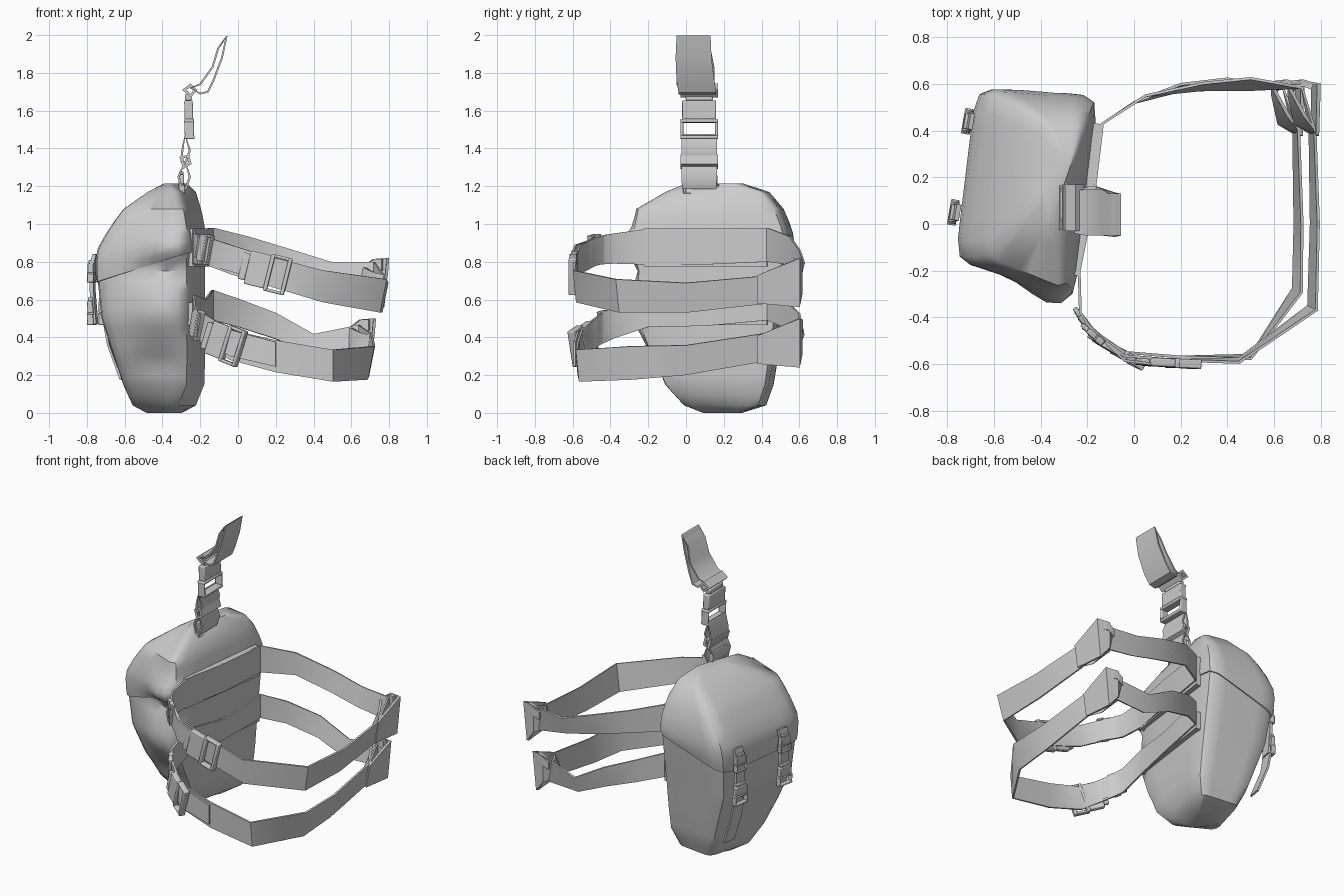
import bpy, bmesh, math
from mathutils import Vector, Matrix

cube = bpy.data.objects.get("Cube")
if cube:
    bpy.data.objects.remove(cube)

grey = bpy.data.materials.new("fabric_grey")
grey.use_nodes = True
grey.diffuse_color = (0.6, 0.6, 0.6, 1)
grey.node_tree.nodes["Principled BSDF"].inputs["Base Color"].default_value = (0.6, 0.6, 0.6, 1)


def finish(name, bm, angle=35):
    bmesh.ops.recalc_face_normals(bm, faces=bm.faces)
    mesh = bpy.data.meshes.new(name)
    bm.to_mesh(mesh)
    bm.free()
    mesh.materials.append(grey)
    mesh.shade_smooth()
    mesh.set_sharp_from_angle(angle=math.radians(angle))
    ob = bpy.data.objects.new(name, mesh)
    bpy.context.collection.objects.link(ob)
    return ob


def loft(bm, rings, closed=False):
    rows = [[bm.verts.new(p) for p in ring] for ring in rings]
    n = len(rows[0])
    for a, b in zip(rows, rows[1:] + rows[:1] if closed else rows[1:]):
        for i in range(n):
            bm.faces.new((a[i], a[(i + 1) % n], b[(i + 1) % n], b[i]))
    return rows


# Bag sections: height, outer x, inner x, front y, back y
SECTIONS = [
    (0.00, -.49, -.29, .08, .30), (0.04, -.57, -.21, -.03, .43),
    (0.15, -.62, -.165, -.13, .47), (0.30, -.67, -.16, -.21, .495),
    (0.50, -.735, -.16, -.265, .525), (0.70, -.755, -.16, -.28, .555),
    (0.85, -.755, -.16, -.29, .575), (0.97, -.69, -.17, -.29, .56),
    (1.08, -.61, -.19, -.275, .515), (1.17, -.48, -.22, -.12, .44),
    (1.21, -.39, -.27, -.01, .30)]


def section(z):
    for a, b in zip(SECTIONS, SECTIONS[1:]):
        if z <= b[0]:
            t = max(0, (z - a[0]) / (b[0] - a[0]))
            return [p + (q - p) * t for p, q in zip(a[1:], b[1:])]
    return SECTIONS[-1][1:]


def bell(value, centre, spread):
    return math.exp(-((value - centre) / spread) ** 2)


def bag_point(u, v, z, drop=0, grow=0):
    """Point on the skewed box wall; drop lowers the outer side of a ring."""
    z += drop * u
    xo, xi, y0, y1 = section(z)
    s, t = (u + 1) / 2, (v + 1) / 2
    front = Vector((xo, y0 + .14, z)).lerp(Vector((xi - .1, y0, z)), s)
    back = Vector((xo + .09, y1, z)).lerp(Vector((xi, y1 - .035, z)), s)
    p = front.lerp(back, t) + Vector((u, v, 0)) * grow
    # stuffed pocket on the front side, a tuck above it and a puffed lid corner
    puff = .065 * bell(z, .54, .15) - .03 * bell(z, .76, .05) - .03 * bell(z, .27, .07)
    p.y -= max(0, -v) ** 4 * bell(p.x, -.42, .15) * puff
    p.y -= max(0, -v) ** 4 * bell(p.x, -.36, .13) * bell(z, .88, .08) * .07
    return p


# Rounded square outline, evenly spaced along its sides
OUTLINE = []
for k in range(4):
    for i in range(8):
        side = i / 4 - 1
        size = (1 + abs(side) ** 10) ** (1 / 10)
        OUTLINE.append(Matrix.Rotation(k * math.pi / 2, 2) @ Vector((1, side)) / size)


def bag_part(name, heights, drops, grow, cap_bottom):
    bm = bmesh.new()
    rows = loft(bm, [[bag_point(u, v, z, d, g) for u, v in OUTLINE]
                     for z, d, g in zip(heights, drops, grow)])
    bm.faces.new(rows[-1])
    if cap_bottom:
        bm.faces.new(rows[0])
    return finish(name, bm, 45)


levels = [0, .04, .09] + [.15 + .05 * i for i in range(17)] + [.97, 1.03, 1.08, 1.17, 1.2]
bag_part("bag_body", levels, [0] * len(levels), [0] * len(levels), True)
bag_part("bag_lid", [.77, .77, .81, .86, .91, .97, 1.03, 1.08, 1.17, 1.215],
         [.08, .08, .07, .05, .04, .02, .01, 0, 0, 0],
         [-.01, .008, .012, .012, .012, .01, .01, .008, .006, .005], False)


def ribbon(name, pts, across, thick=.012, closed=False):
    """Webbing along (x, y, z, half width[, lean x, lean y]) points."""
    bm = bmesh.new()
    co = [Vector(p[:3]) for p in pts]
    n = len(pts)
    rings = []
    for i, p in enumerate(pts):
        wide = (Vector(across) + Vector((*p[4:], 0) if p[4:] else (0, 0, 0))).normalized()
        prev = co[i - 1] if i or closed else co[i]
        nxt = co[(i + 1) % n] if closed else co[min(i + 1, n - 1)]
        side = (nxt - prev).cross(wide).normalized() * thick / 2
        w = wide * p[3]
        rings.append([co[i] + w + side, co[i] + w - side,
                      co[i] - w - side, co[i] - w + side])
    rows = loft(bm, rings, closed)
    if not closed:
        bm.faces.new(rows[0])
        bm.faces.new(rows[-1])
    return finish(name, bm, 45)


def buckle(name, loc, along, normal, length, width, thick=.035):
    """Side-release buckle: solid clasp body and an open ladder frame."""
    u, n = Vector(along).normalized(), Vector(normal).normalized()
    v = n.cross(u).normalized()
    n = u.cross(v)
    frame = Matrix.Translation(loc) @ Matrix((u, v, n)).transposed().to_4x4()
    bm = bmesh.new()
    # centre along, centre across, size along, size across, thickness factor
    parts = [(-.14, 0, .42, .9, 1), (-.42, 0, .14, .72, .8), (.1, 0, .08, 1, 1.2),
             (.46, 0, .08, 1, 1.2), (.29, .46, .36, .08, 1.1), (.29, -.46, .36, .08, 1.1)]
    for cu, cv, su, sv, t in parts:
        m = Matrix.Translation((cu * length, cv * width, 0)) @ Matrix.Diagonal(
            (su * length, sv * width, t * thick, 1))
        bmesh.ops.create_cube(bm, size=1, matrix=frame @ m)
    ob = finish(name, bm)
    bev = ob.modifiers.new("rounding", 'BEVEL')
    bev.width = min(.006, thick / 5)
    bev.segments = 2


UP = (0, 0, 1)
# Leg belts, each a closed loop around the thigh
ribbon("upper_leg_belt", [
    (-.135, .43, .89, .09), (-.175, .1, .88, .095), (-.235, -.2, .88, .095),
    (-.23, -.38, .87, .08), (-.17, -.47, .86, .075), (-.04, -.565, .81, .075),
    (.2, -.585, .74, .08), (.45, -.585, .67, .085, 0, -.1), (.765, -.36, .62, .09, .2, -.1),
    (.775, 0, .61, .08, .2, 0), (.765, .4, .65, .075, .15, 0), (.72, .585, .72, .08),
    (.5, .6, .735, .065, 0, .4), (.3, .59, .79, .07, 0, .2), (.05, .55, .86, .075)],
    UP, closed=True)
ribbon("lower_leg_belt", [
    (-.135, .43, .57, .08), (-.175, .1, .53, .07), (-.235, -.2, .54, .085),
    (-.23, -.38, .48, .085), (-.17, -.46, .44, .08), (-.04, -.55, .36, .08),
    (.2, -.57, .30, .085), (.5, -.57, .25, .085, 0, -.1), (.70, -.285, .265, .09, .2, -.1),
    (.705, 0, .28, .08, .2, 0), (.695, .4, .345, .075, .15, 0), (.64, .58, .39, .075),
    (.4, .6, .36, .06, 0, .4), (.2, .585, .46, .07, 0, .2), (0, .52, .53, .075)],
    UP, closed=True)

# Padding behind the belts on the leg side of the bag
for level, z, half in (("upper", .875, .1), ("lower", .525, .06)):
    ribbon(level + "_back_pad", [(-.155, .43, z, half), (-.2, .1, z, half),
                                 (-.25, -.22, z, half)], UP, .035)

# Flared belt loops and folded ends at the rear outer corner
for level, x, z in (("upper", .785, .655), ("lower", .715, .335)):
    ribbon(level + "_belt_loop", [
        (x - .01, .38, z, .075, .15, 0), (x - .005, .6, z + .035, .13, .1, 0),
        (x - .07, .61, z + .07, .09), (x - .12, .57, z + .06, .06, 0, .3),
        (x - .075, .45, z + .02, .07, .3, .3)], UP, .016, True)
    ribbon(level + "_loop_bar", [(x - .11, .6, z + .1, .025),
                                 (x - .06, .605, z + .13, .03),
                                 (x - .02, .59, z + .13, .03)], UP, .03)

# Doubled webbing ends and buckles at the front of each belt
ribbon("upper_belt_tail", [(-.21, -.42, .87, .075), (-.04, -.585, .82, .07),
                           (.12, -.605, .77, .07)], UP)
ribbon("lower_belt_tail", [(-.21, -.42, .47, .075), (-.04, -.57, .37, .07),
                           (.2, -.59, .31, .065)], UP)
buckle("upper_belt_buckle", (.14, -.595, .75), (1, -.05, -.25), (0, -1, 0), .26, .2)
buckle("lower_belt_buckle", (-.08, -.54, .375), (1, -.6, -.4), (-.5, -1, 0), .24, .2)
buckle("upper_belt_adjuster", (-.18, -.47, .87), (1, -.9, -.3), (-.7, -.8, 0), .1, .16, .025)
buckle("lower_belt_adjuster", (-.22, -.41, .47), (.6, -.9, -.3), (-.8, -.6, 0), .1, .16, .025)

# Hanging strap: webbing, clasp and folded belt loop
AX = (0, 1, 0)
for i, z in enumerate((1.25, 1.39)):
    ribbon("hanger_web_%d" % (i + 1), [
        (-.30, .07, z - .06, .09), (-.315 + .02 * i, .07, z, .095),
        (-.28, .07, z + .08, .095), (-.255, .07, z, .095), (-.275, .07, z - .06, .09)],
        AX, .012, True)
buckle("hanger_clasp", (-.26, .07, 1.57), (.03, 0, -1), (1, 0, 0), .24, .2, .045)
ribbon("hanger_slider", [(-.3, .07, 1.35, .1), (-.265, .07, 1.36, .1),
                         (-.255, .07, 1.32, .1), (-.285, .07, 1.3, .1)], AX, .02, True)
ribbon("hanger_top_bar", [(-.285, .07, 1.71, .1), (-.25, .07, 1.735, .1),
                          (-.225, .07, 1.71, .1), (-.25, .07, 1.68, .1)], AX, .02, True)
ribbon("hanger_belt_loop", [
    (-.25, .05, 1.72, .09), (-.2, .05, 1.74, .1), (-.135, .05, 1.83, .1),
    (-.105, .04, 1.93, .09), (-.06, .04, 1.995, .09), (-.085, .04, 1.88, .095),
    (-.13, .05, 1.76, .1), (-.16, .06, 1.7, .1), (-.2, .06, 1.69, .1)], AX, .01, True)
buckle("hanger_base_ring", (-.3, .08, 1.22), (.02, 0, -1), (1, 0, 0), .12, .19, .03)

# Lid closing straps with clips on the outer face
for label, x, y in (("front", -.77, .05), ("back", -.71, .44)):
    face = (.17, 1, 0)
    ribbon(label + "_lid_strap", [(x + .015, y, .84, .035), (x, y, .78, .035),
                                  (x, y, .65, .035), (x + .015, y, .47, .035)], face, .02)
    buckle(label + "_lid_clip", (x - .005, y, .54), (.03, 0, -1), (-1, .17, 0), .15, .11, .03)
    buckle(label + "_lid_slider", (x - .005, y, .75), (0, 0, -1), (-1, .17, 0), .12, .09, .03)
ribbon("back_strap_tail", [(-.70, .44, .47, .045), (-.68, .44, .36, .045),
                           (-.615, .42, .18, .045)], (.17, 1, 0))
